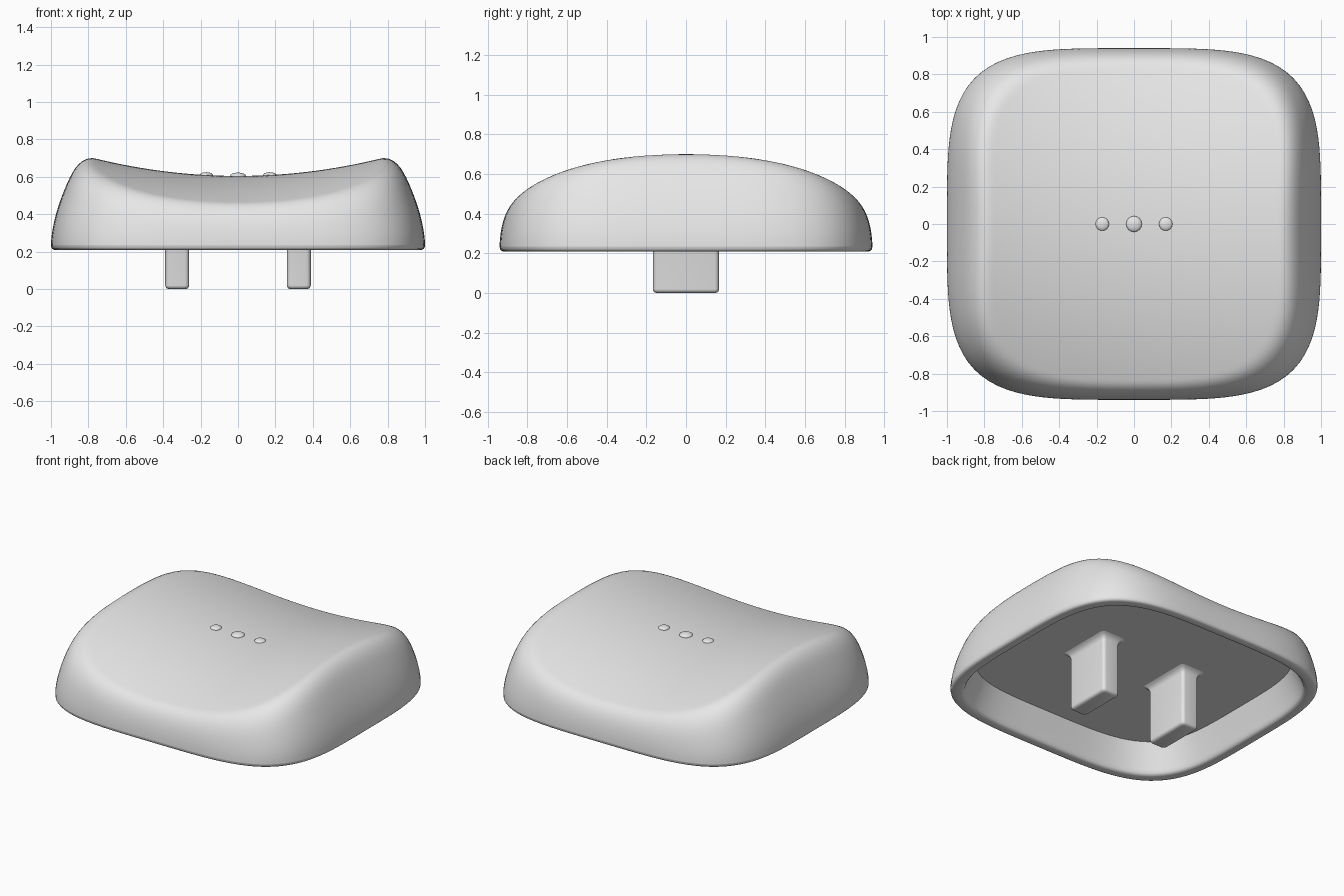
import bpy, bmesh, math

cube = bpy.data.objects.get("Cube")
if cube:
    bpy.data.objects.remove(cube, do_unlink=True)

grey = bpy.data.materials.new("plain_grey")
grey.use_nodes = True
grey.diffuse_color = (0.8, 0.8, 0.8, 1)
grey.node_tree.nodes["Principled BSDF"].inputs["Base Color"].default_value = (0.8, 0.8, 0.8, 1)

DEPTH = 0.94      # half depth, half width is 1
POWER = 4.0       # squareness of the outline
SEGMENTS = 144
CEILING = 0.41


def finish(name, bm):
    bmesh.ops.recalc_face_normals(bm, faces=bm.faces)
    mesh = bpy.data.meshes.new(name)
    bm.to_mesh(mesh)
    bm.free()
    mesh.materials.append(grey)
    mesh.shade_smooth()
    mesh.set_sharp_from_angle(angle=math.radians(40))
    obj = bpy.data.objects.new(name, mesh)
    bpy.context.collection.objects.link(obj)
    return obj


def loft(name, rings):
    """Skin a list of point rings and cap both ends."""
    bm = bmesh.new()
    loops = [[bm.verts.new(p) for p in ring] for ring in rings]
    for low, high in zip(loops, loops[1:]):
        n = len(low)
        for i in range(n):
            j = (i + 1) % n
            bm.faces.new((low[i], low[j], high[j], high[i]))
    bm.faces.new(loops[0])
    bm.faces.new(loops[-1])
    return finish(name, bm)


def outline(r):
    """Rounded-square outline scaled by r."""
    points = []
    for i in range(SEGMENTS):
        a = 2 * math.pi * i / SEGMENTS
        c, s = math.cos(a), math.sin(a)
        d = r / (abs(c) ** POWER + abs(s / DEPTH) ** POWER) ** (1 / POWER)
        points.append((c * d, s * d))
    return points


def saddle(x, y):
    return 0.605 + 0.16 * x * x - 0.2 * y * y


def shell_height(x, y, r):
    """Saddle top blended softly into the curved side wall."""
    top = saddle(x, y)
    wall = 0.235 + 1.4 * (1 - r) ** 0.59
    blend = 0.14
    h = max(blend - abs(top - wall), 0) / blend
    return min(top, wall) - h * h * blend / 4


# Cap shell: saddle top, walls, rounded rim and hollow underside
rings = []
steps = 44
for i in range(steps):
    r = 1 - (1 - (i + 0.5) / (steps - 0.5)) ** 1.8
    rings.append([(x, y, shell_height(x, y, r)) for x, y in outline(r)])
rings.append([(x, y, 0.235) for x, y in outline(1)])
for r, z in ((0.998, 0.222), (0.992, 0.214), (0.982, 0.21), (0.945, 0.21),
             (0.932, 0.214), (0.923, 0.225), (0.917, 0.245), (0.86, CEILING)):
    rings.append([(x, y, z) for x, y in outline(r)])
loft("cap_shell", rings)


def rounded_rect(cx, hx, hy, z, radius=0.022, arc=5):
    points = []
    for k, (sx, sy) in enumerate(((1, 1), (-1, 1), (-1, -1), (1, -1))):
        for i in range(arc + 1):
            a = math.pi / 2 * (k + i / arc)
            points.append((cx + sx * (hx - radius) + radius * math.cos(a),
                           sy * (hy - radius) + radius * math.sin(a), z))
    return points


# Two mounting prongs, softened at the tip and flared at the root
for side, name in ((1, "left_prong"), (-1, "right_prong")):
    profile = ((-0.018, 0), (-0.008, 0.004), (-0.002, 0.011), (0, 0.02),
               (0, 0.37), (0.006, 0.39), (0.018, 0.403), (0.035, CEILING + 0.003))
    loft(name, [rounded_rect(side * 0.325, 0.064 + grow, 0.167 + grow, z)
                for grow, z in profile])

# Three low tactile bumps on the top
for name, x, radius in (("right_bump", -0.17, 0.036),
                        ("middle_bump", 0, 0.042),
                        ("left_bump", 0.17, 0.036)):
    bm = bmesh.new()
    bmesh.ops.create_uvsphere(bm, u_segments=24, v_segments=12, radius=radius)
    bump = finish(name, bm)
    bump.scale.z = 0.42
    bump.location = (x, 0, saddle(x, 0))
